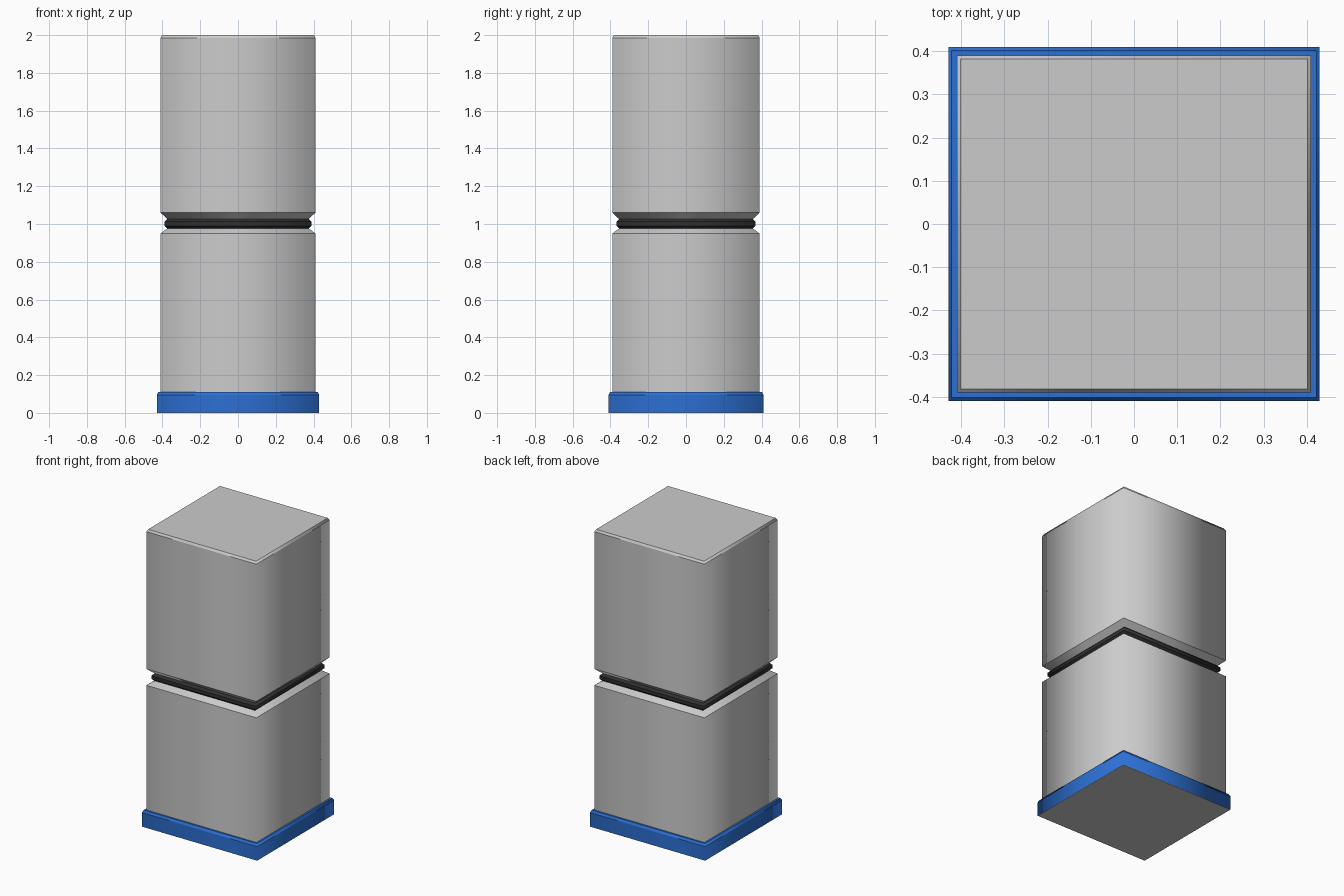
import bpy, bmesh
from mathutils import Vector

if "Cube" in bpy.data.objects:
    bpy.data.objects.remove(bpy.data.objects["Cube"])

HX, HY = 0.41, 0.39  # half width and half depth of the main blocks


def material(name, color):
    m = bpy.data.materials.new(name)
    m.diffuse_color = color
    m.use_nodes = True
    m.node_tree.nodes["Principled BSDF"].inputs["Base Color"].default_value = m.diffuse_color
    return m


def block(name, profile, mat=None, bottom=True, top=True):
    """Loft rectangular rings from (offset from main wall, z) points."""
    bm = bmesh.new()
    rings = []
    for off, z in profile:
        x, y = HX + off, HY + off
        outline = [(-x, -y), (0, -y), (x, -y), (x, 0), (x, y), (0, y), (-x, y), (-x, 0)]
        rings.append([bm.verts.new((px, py, z)) for px, py in outline])
    for a, b in zip(rings, rings[1:]):
        for i in range(8):
            j = (i + 1) % 8
            bm.faces.new((a[i], a[j], b[j], b[i]))
    if bottom:
        bm.faces.new(rings[0][::-1])
    if top:
        bm.faces.new(rings[-1])
    bmesh.ops.recalc_face_normals(bm, faces=bm.faces)
    # Upright corners are softly shaded, horizontal rims stay crisp
    for f in bm.faces:
        f.smooth = True
    for e in bm.edges:
        d = e.verts[1].co - e.verts[0].co
        e.smooth = abs(d.z) > 1e-5 or e.calc_face_angle(0) < 0.4
    me = bpy.data.meshes.new(name)
    bm.to_mesh(me)
    bm.free()
    ob = bpy.data.objects.new(name, me)
    bpy.context.collection.objects.link(ob)
    if mat:
        me.materials.append(mat)
    return ob


blue = material("blue_trim", (0.025, 0.16, 0.65, 1))
dark = material("dark_joint", (0.03, 0.03, 0.03, 1))

# Lower pillar block with chamfered shoulder
block("lower_block", [(0, 0.003), (0, 0.53), (0, 0.95), (-0.037, 0.977)])

# Underside plate closing the foot
block("underside", [(0.02, 0.0), (0.02, 0.002)])

# Blue skirting around the foot, bevelled along the top
block("base_trim", [(0.02, 0.002), (0.02, 0.095), (0.012, 0.11), (-0.005, 0.11)],
      blue, bottom=False, top=False)

# Dark joint in the groove
block("joint_band", [(-0.037, 0.975), (-0.022, 0.99), (-0.022, 1.012), (-0.037, 1.027)], dark)

# Upper pillar block, chamfered below and lightly bevelled on top
block("upper_block", [(-0.037, 1.025), (0, 1.06), (0, 1.52), (0, 1.985), (-0.008, 2.0)])
